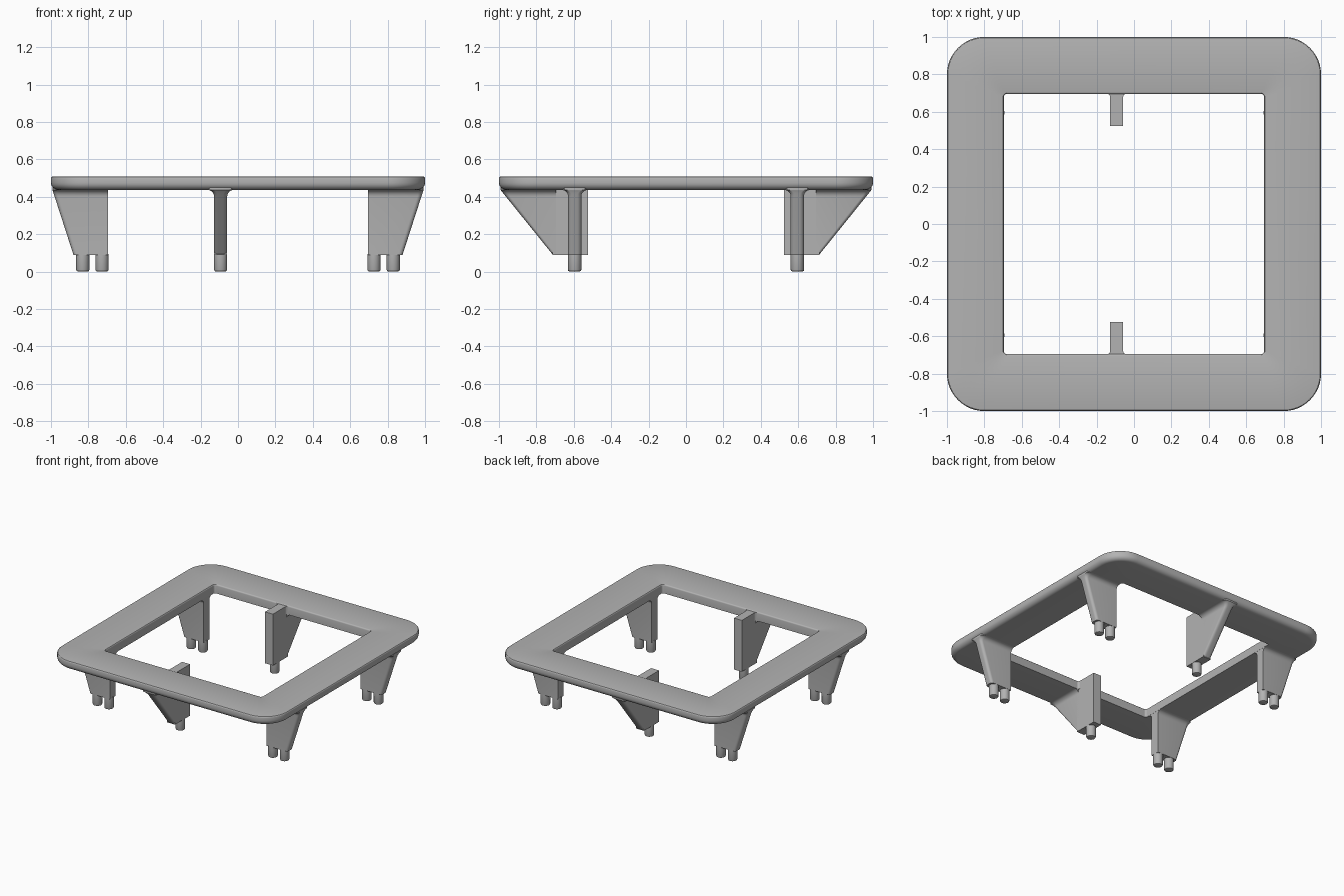
import bpy, bmesh
from math import pi, sin, cos, sqrt
from mathutils import Vector, Matrix

cube = bpy.data.objects.get("Cube")
if cube:
    bpy.data.objects.remove(cube, do_unlink=True)

grey = bpy.data.materials.new("plain grey")
grey.use_nodes = True
COLOUR = (0.45, 0.45, 0.45, 1)
grey.diffuse_color = COLOUR
grey.node_tree.nodes["Principled BSDF"].inputs["Base Color"].default_value = COLOUR

TOP, BOTTOM, HOLE = 0.508, 0.437, 0.695
FOOT, HALF = 0.09, 0.035


def finish(name, bm, matrix=None):
    """Turn a bmesh into a smooth-by-angle grey object."""
    if matrix:
        bm.transform(matrix)
    bmesh.ops.recalc_face_normals(bm, faces=bm.faces)
    mesh = bpy.data.meshes.new(name)
    bm.to_mesh(mesh)
    bm.free()
    mesh.materials.append(grey)
    obj = bpy.data.objects.new(name, mesh)
    bpy.context.collection.objects.link(obj)
    bpy.ops.object.select_all(action='DESELECT')
    bpy.context.view_layer.objects.active = obj
    obj.select_set(True)
    bpy.ops.object.shade_smooth_by_angle(angle=pi / 6)
    return obj


def skin(bm, loops, closed=False):
    """Join rings of equal length with quads; cap or close the ends."""
    rings = [[bm.verts.new(p) for p in loop] for loop in loops]
    pairs = list(zip(rings, rings[1:]))
    if closed:
        pairs.append((rings[-1], rings[0]))
    else:
        bm.faces.new(rings[0])
        bm.faces.new(rings[-1])
    n = len(rings[0])
    for a, b in pairs:
        for i in range(n):
            j = (i + 1) % n
            bm.faces.new((a[i], a[j], b[j], b[i]))


def rounded_square(half, radius, z, steps=12):
    c = half - radius
    pts = []
    for q in range(4):
        sx, sy = ((1, 1), (-1, 1), (-1, -1), (1, -1))[q]
        for i in range(steps + 1):
            a = (q + i / steps) * pi / 2
            pts.append(Vector((sx * c + radius * cos(a), sy * c + radius * sin(a), z)))
    return pts


# Frame: a ring with a soft lower rim and fine top edges
def frame():
    low, fine = 0.038, 0.01
    sections = []
    for i in range(7):
        a = i / 6 * pi / 2
        sections.append((1 - low * (1 - sin(a)), BOTTOM + low * (1 - cos(a))))
    for i in range(4):
        a = i / 3 * pi / 2
        sections.append((1 - fine * (1 - cos(a)), TOP - fine * (1 - sin(a))))
    loops = [rounded_square(h, 0.2 - (1 - h), z) for h, z in sections]
    for i in range(4):
        a = i / 3 * pi / 2
        h = HOLE + fine * (1 - sin(a))
        loops.append(rounded_square(h, 0.015 + h - HOLE, TOP - fine * (1 - cos(a))))
    loops.append(rounded_square(HOLE, 0.015, BOTTOM))
    bm = bmesh.new()
    skin(bm, loops, closed=True)
    finish("frame", bm)


# Rib: tapered bracket, rounded outer edge, flared where it meets the frame
def rib(name, matrix, foot_out):
    flare, edge = 0.036, 0.022
    levels = [(FOOT, HALF)]
    for i in range(7):
        a = i / 6 * pi / 2
        levels.append((BOTTOM - flare * (1 - sin(a)), HALF + flare * (1 - cos(a))))
    levels.append((BOTTOM + 0.012, HALF + flare))
    inner = HOLE + 0.001
    loops = []
    for z, w in levels:
        t = min((z - FOOT) / (BOTTOM - FOOT), 1)
        out = foot_out + (0.992 - foot_out) * t
        loop = [(inner, w, z), (inner, -w, z)]
        for side in (-1, 1):
            for i in range(6):
                a = i / 5 * pi / 2
                if side == 1:
                    a = pi / 2 - a
                # the rounding widens with the flare, staying under the rim
                r = min(edge + w - HALF, out - inner)
                loop.append((out - r + r * sin(a), side * (w - edge + edge * cos(a)), z))
        loops.append(loop)
    bm = bmesh.new()
    skin(bm, loops)
    finish(name, bm, matrix)


# Peg: short round pin with a softened tip
def peg(name, matrix, u):
    r, soft = 0.035, 0.01
    profile = [(r - soft, 0), (r - soft * 0.3, soft * 0.3), (r, soft), (r, FOOT + 0.005)]
    loops = [[(u + rad * cos(2 * pi * i / 32), rad * sin(2 * pi * i / 32), z)
              for i in range(32)] for rad, z in profile]
    bm = bmesh.new()
    skin(bm, loops)
    finish(name, bm, matrix)


# Tab: upright block reaching into the opening
def tab(name, matrix):
    u0, u1, top = 0.525, HOLE + 0.02, TOP - 0.006
    bm = bmesh.new()
    skin(bm, [[(u0, -HALF, z), (u1, -HALF, z), (u1, HALF, z), (u0, HALF, z)]
              for z in (FOOT, top)])
    # small corner fillets beside the tab
    r = 0.015
    for s in (-1, 1):
        section = [(HOLE + 0.005, s * HALF), (HOLE - r, s * HALF)]
        for i in range(1, 5):
            a = i / 4 * pi / 2
            section.append((HOLE - r + r * sin(a), s * (HALF + r * (1 - cos(a)))))
        section.append((HOLE + 0.005, s * (HALF + r)))
        skin(bm, [[(u, v, z) for u, v in section] for z in (BOTTOM, top)])
    finish(name, bm, matrix)


frame()

# Two brackets on each side, two pegs each
for side, angle, sx in (("left", 0, 1), ("right", pi, -1)):
    for end, y in (("front", -0.595), ("back", 0.595)):
        m = Matrix.Translation((0, y, 0)) @ Matrix.Rotation(angle, 4, 'Z')
        rib(f"{end}_{side}_bracket", m, 0.88)
        peg(f"{end}_{side}_outer_peg", m, 0.83)
        peg(f"{end}_{side}_inner_peg", m, 0.727)

# One deep bracket with a tab at the front and at the back
for end, angle in (("front", -pi / 2), ("back", pi / 2)):
    m = Matrix.Translation((-0.093, 0, 0)) @ Matrix.Rotation(angle, 4, 'Z')
    rib(f"{end}_middle_bracket", m, 0.712)
    tab(f"{end}_middle_tab", m)
    peg(f"{end}_middle_peg", m, 0.597)
